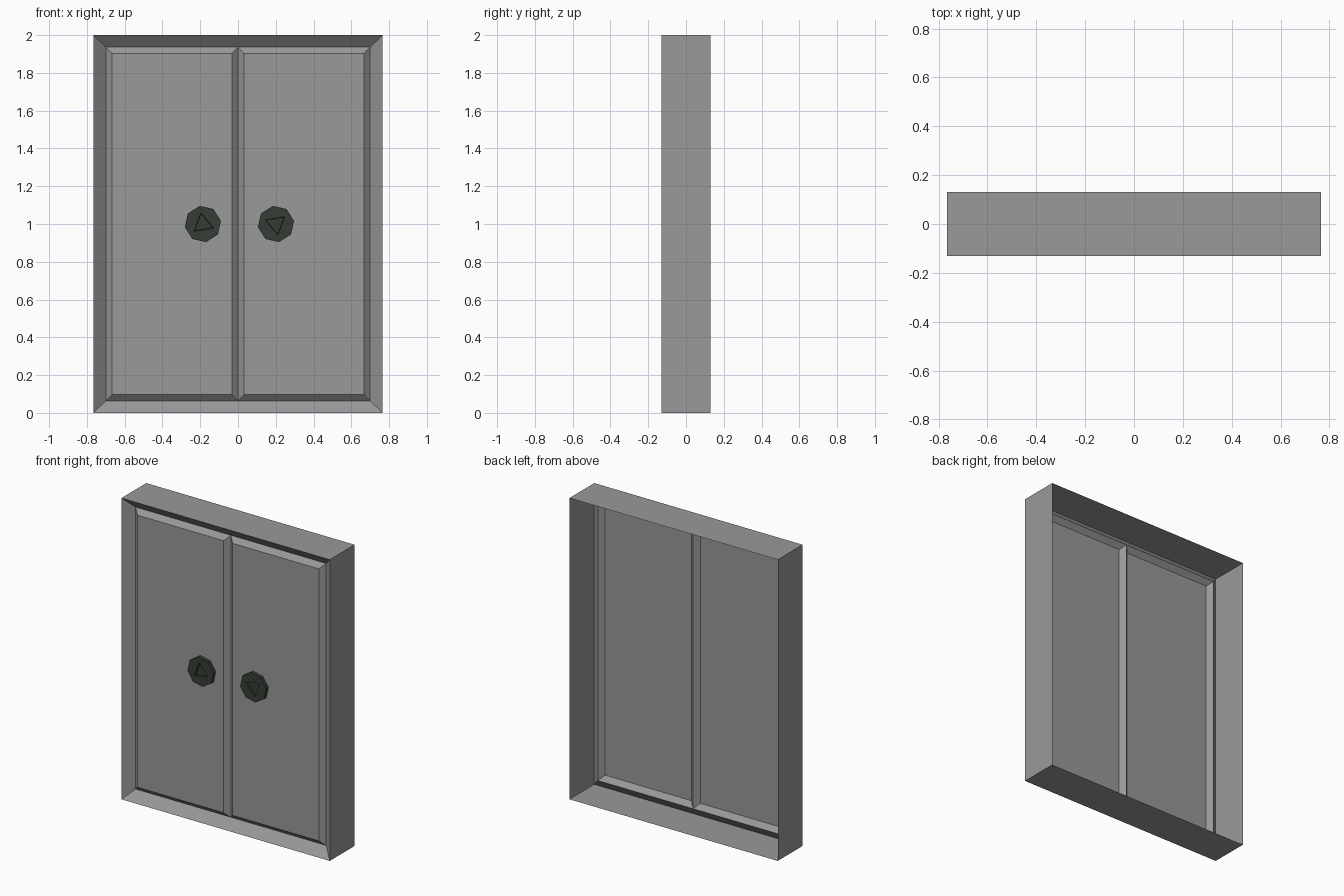
import bpy, bmesh, math

if "Cube" in bpy.data.objects:
    bpy.data.objects.remove(bpy.data.objects["Cube"])


def material(name, rgb):
    m = bpy.data.materials.new(name)
    m.diffuse_color = (*rgb, 1)
    m.use_nodes = True
    m.node_tree.nodes["Principled BSDF"].inputs["Base Color"].default_value = m.diffuse_color
    return m


GREY = material("steel grey", (0.32, 0.32, 0.32))
DARK = material("dark green grey", (0.036, 0.046, 0.036))


def rect(x0, x1, z0, z1, y):
    return [(x0, y, z0), (x1, y, z0), (x1, y, z1), (x0, y, z1)]


def polygon(n, r, start, cx, cz, y):
    angles = [math.radians(start + 360 * i / n) for i in range(n)]
    return [(cx + r * math.cos(a), y, cz + r * math.sin(a)) for a in angles]


def add_ring(bm, points):
    return [bm.verts.new(p) for p in points]


def bridge(bm, a, b):
    for i in range(len(a)):
        j = (i + 1) % len(a)
        bm.faces.new((a[i], a[j], b[j], b[i]))


def finish(bm, name, mat):
    mesh = bpy.data.meshes.new(name)
    bm.to_mesh(mesh)
    bm.free()
    mesh.materials.append(mat)
    obj = bpy.data.objects.new(name, mesh)
    bpy.context.collection.objects.link(obj)


def lofted(name, loops, mat, cap):
    bm = bmesh.new()
    rings = [add_ring(bm, loop) for loop in loops]
    for a, b in zip(rings, rings[1:]):
        bridge(bm, a, b)
    if cap:
        bm.faces.new(rings[-1])
    finish(bm, name, mat)


W, D = 0.765, 0.13             # outer half width and half depth
IN_X, IN_Z = 0.70, 0.064       # opening
SEAT, FACE = -0.074, -0.104    # depth of the door edge and door front
BEVEL = 0.033

# Frame: thin outer walls, open at the back, with a rim sloping inwards
lofted("door_frame", [
    rect(-W, W, 0, 2, D),
    rect(-W, W, 0, 2, -D),
    rect(-IN_X, IN_X, IN_Z, 2 - IN_Z, SEAT),
], GREY, False)

# Two door leaves with bevelled borders
for name, x0, x1 in (("left_door", -IN_X, 0), ("right_door", 0, IN_X)):
    lofted(name, [
        rect(x0, x1, IN_Z, 2 - IN_Z, SEAT),
        rect(x0 + BEVEL, x1 - BEVEL, IN_Z + BEVEL, 2 - IN_Z - BEVEL, FACE),
    ], GREY, True)


# Octagonal handles with a triangular recess, the right one turned half round
def handle(name, cx, turn):
    front = -0.128
    bm = bmesh.new()
    back = add_ring(bm, polygon(8, 0.097, 10 + turn, cx, 1, FACE))
    rim = add_ring(bm, polygon(8, 0.097, 10 + turn, cx, 1, front))
    hole = add_ring(bm, polygon(3, 0.06, 100 + turn, cx, 1, front))
    floor = add_ring(bm, polygon(3, 0.056, 100 + turn, cx, 1, front + 0.012))
    bridge(bm, back, rim)
    bridge(bm, hole, floor)
    bm.faces.new(floor)
    edges = [bm.edges.get((r[i], r[(i + 1) % len(r)]))
             for r in (rim, hole) for i in range(len(r))]
    bmesh.ops.triangle_fill(bm, use_beauty=True, edges=edges, normal=(0, -1, 0))
    bmesh.ops.recalc_face_normals(bm, faces=bm.faces[:])
    finish(bm, name, DARK)


handle("left_handle", -0.186, 0)
handle("right_handle", 0.201, 180)
